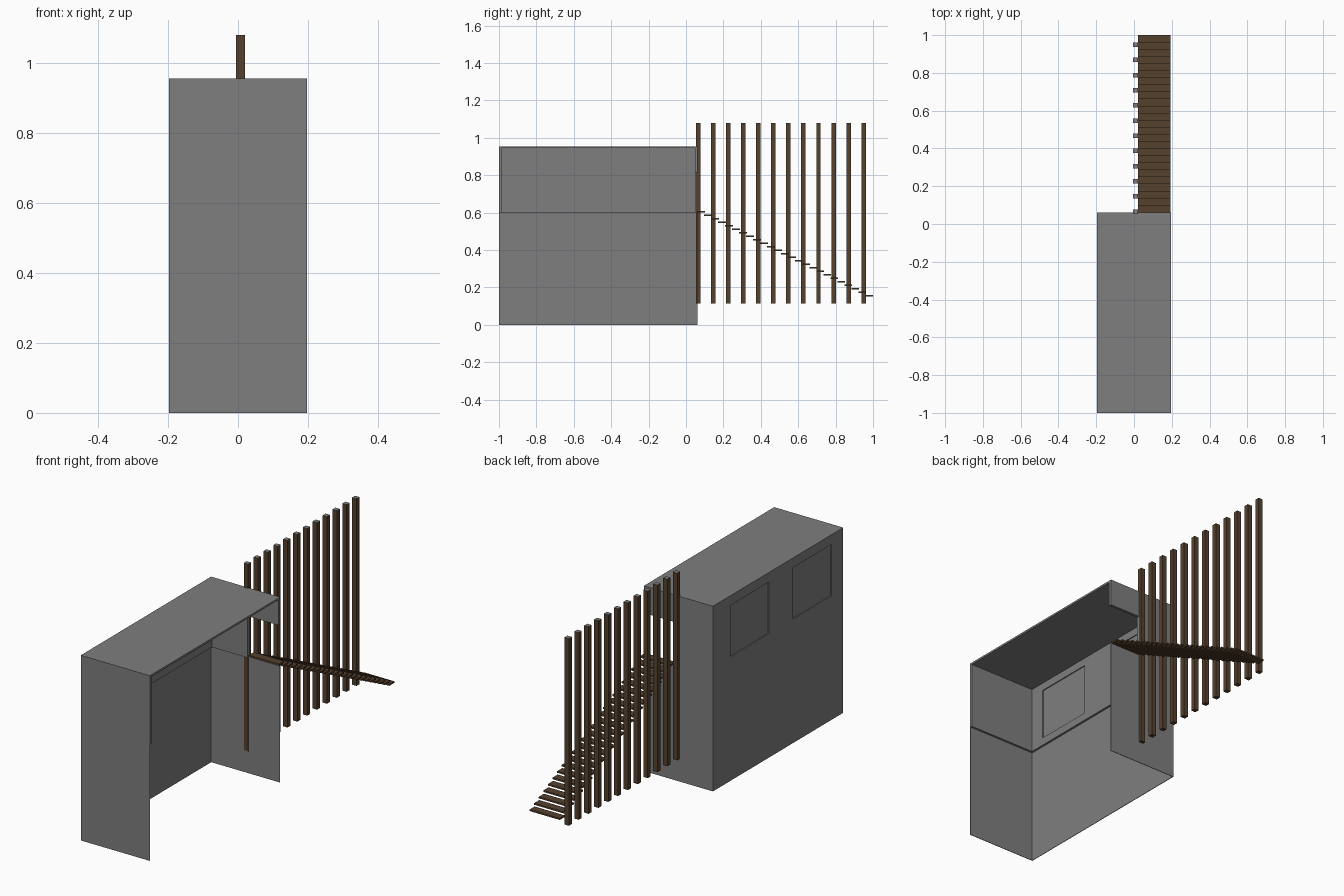
import bpy
import bmesh
from mathutils import Matrix, Vector

cube = bpy.data.objects.get("Cube")
if cube:
    bpy.data.objects.remove(cube, do_unlink=True)


def material(name, rgb):
    m = bpy.data.materials.new(name)
    m.use_nodes = True
    m.diffuse_color = (*rgb, 1)
    m.node_tree.nodes["Principled BSDF"].inputs["Base Color"].default_value = (*rgb, 1)
    return m


GREY = material("plaster grey", (0.21, 0.21, 0.21))
BROWN = material("dark wood", (0.09, 0.053, 0.027))


def build(name, boxes, *mats):
    """One object from boxes given as (x0, x1, y0, y1, z0, z1)."""
    bm = bmesh.new()
    for x0, x1, y0, y1, z0, z1 in boxes:
        centre = Vector((x0 + x1, y0 + y1, z0 + z1)) / 2
        size = Matrix.Diagonal((x1 - x0, y1 - y0, z1 - z0, 1))
        bmesh.ops.create_cube(bm, size=1, matrix=Matrix.Translation(centre) @ size)
    mesh = bpy.data.meshes.new(name)
    bm.to_mesh(mesh)
    bm.free()
    for m in mats:
        mesh.materials.append(m)
    obj = bpy.data.objects.new(name, mesh)
    bpy.context.collection.objects.link(obj)
    return obj


W = 0.197               # half width of the building
FRONT, BACK = -1.0, 0.062
FLOOR, TOP = 0.6, 0.955
THIN, THICK = 0.003, 0.014
ROOF = TOP - 0.01
DOOR_X, DOOR_TOP = 0.02, 0.815

# Building: roof and thin lower walls, open on one long side and below
build("roof", [(-W, W, FRONT, BACK, ROOF, TOP)], GREY)
build("lower_front_wall", [(-W, W, FRONT, FRONT + THIN, 0, FLOOR)], GREY)
build("lower_back_wall", [(-W, W, BACK - THIN, BACK, 0, FLOOR)], GREY)
build("lower_side_wall", [(-W, -W + THIN, FRONT, BACK, 0, FLOOR)], GREY)

# Thicker upper walls, with a doorway at the head of the stairs
build("upper_front_wall", [(-W, W, FRONT, FRONT + THICK, FLOOR, ROOF)], GREY)
build("upper_back_wall", [(-W, DOOR_X, BACK - THICK, BACK, FLOOR, ROOF),
                          (DOOR_X, W, BACK - THICK, BACK, DOOR_TOP, ROOF)], GREY)

# Upper side wall around two window openings
SILL, HEAD = 0.64, 0.905
windows = [(-0.905, -0.59), (-0.395, -0.08)]
inner = -W + THICK
wall = [(-W, inner, FRONT, BACK, FLOOR, SILL), (-W, inner, FRONT, BACK, HEAD, ROOF)]
edges = [FRONT] + [y for w in windows for y in w] + [BACK]
for y0, y1 in zip(edges[::2], edges[1::2]):
    wall.append((-W, inner, y0, y1, SILL, HEAD))
build("upper_side_wall", wall, GREY)
build("window_panes", [(-W + 0.005, inner - 0.005, y0, y1, SILL, HEAD)
                       for y0, y1 in windows], GREY)

# Floating stair treads descending away from the doorway
treads = []
for i in range(25):
    y, z = 0.08 + 0.0375 * i, 0.605 - 0.01867 * i
    treads.append((DOOR_X, 0.192, y - 0.021, min(y + 0.021, 1.0), z - 0.004, z + 0.004))
build("stair_treads", treads, BROWN)

# Row of tall posts beside the stairs, with grey top ends
posts = []
for i in range(12):
    y = 0.066 + 0.0803 * i
    posts.append((-0.005, 0.02, y - 0.012, y + 0.012, 0.115, 1.08))
screen = build("screen_posts", posts, BROWN, GREY)
for face in screen.data.polygons:
    face.material_index = int(face.normal.z > 0.5)
